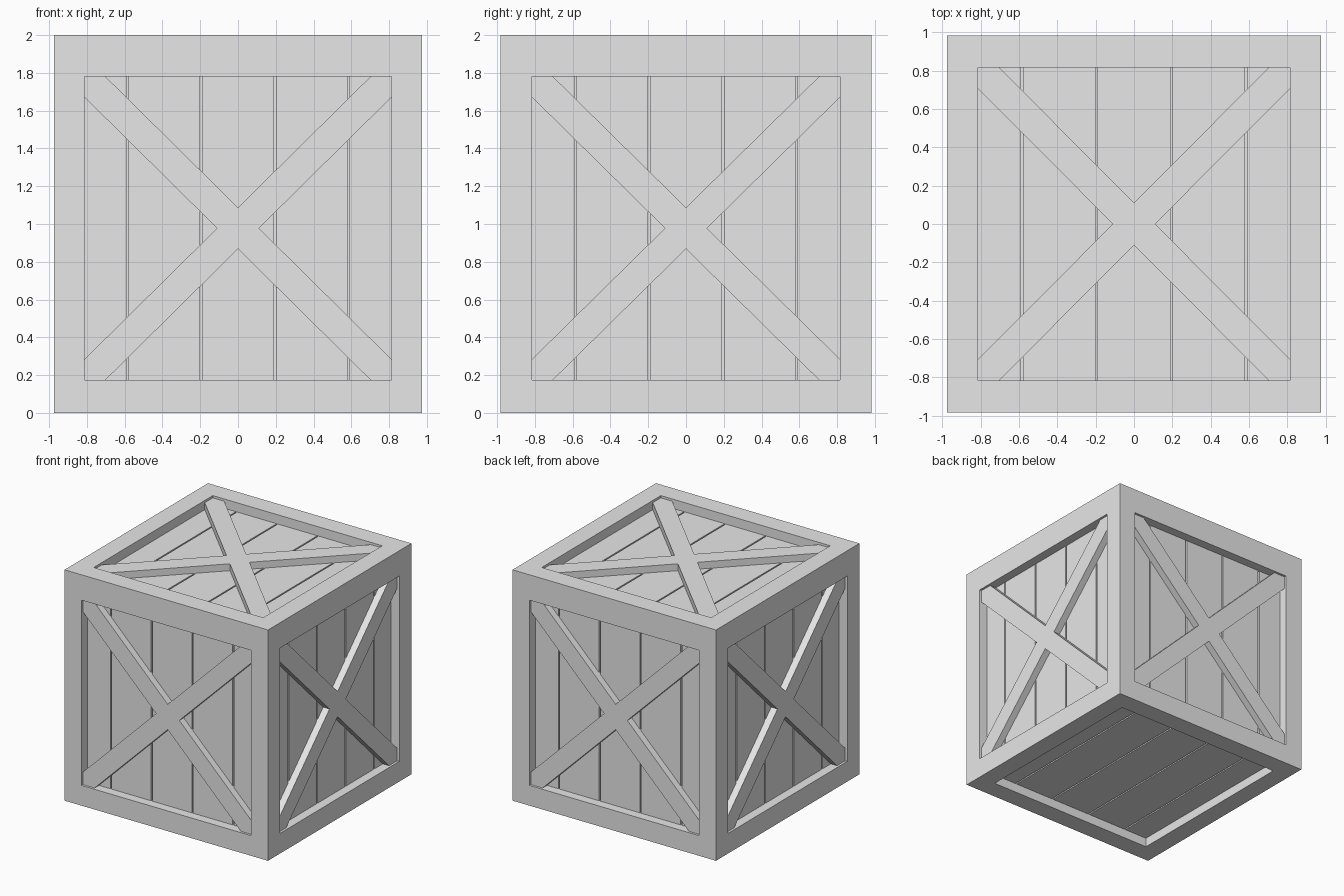
import bpy, bmesh
from mathutils import Vector, Matrix

if "Cube" in bpy.data.objects:
    bpy.data.objects.remove(bpy.data.objects["Cube"])

HX, HY, HZ = 0.975, 0.982, 2.0           # outer half sizes and height
LO = Vector((-0.812, -0.815, 0.175))     # opening limits on each axis
HI = Vector((0.812, 0.815, 1.78))
FLOOR, PLANK, BRACE = 0.105, 0.08, 0.02  # depths below the frame face
GAP = 0.012

wood = bpy.data.materials.new("light grey")
wood.diffuse_color = (0.8, 0.8, 0.8, 1)
wood.use_nodes = True
wood.node_tree.nodes["Principled BSDF"].inputs["Base Color"].default_value = wood.diffuse_color


def finish(bm, name):
    bmesh.ops.recalc_face_normals(bm, faces=bm.faces)
    mesh = bpy.data.meshes.new(name)
    bm.to_mesh(mesh)
    bm.free()
    mesh.materials.append(wood)
    ob = bpy.data.objects.new(name, mesh)
    bpy.context.collection.objects.link(ob)


def box(bm, mat, size):
    bmesh.ops.create_cube(bm, size=1, matrix=mat @ Matrix.Diagonal((*size, 1)))


# Crate frame: one box with a recessed opening in every face
bm = bmesh.new()
box(bm, Matrix.Translation((0, 0, HZ / 2)), (2 * HX, 2 * HY, HZ))
sides = list(bm.faces)
bmesh.ops.inset_individual(bm, faces=sides, thickness=0.16)
for f in sides:
    n = f.normal.copy()
    axis = max(range(3), key=lambda i: abs(n[i]))
    mid = f.calc_center_median()
    for v in f.verts:
        for i in range(3):
            if i != axis:
                v.co[i] = HI[i] if v.co[i] > mid[i] else LO[i]
    deep = bmesh.ops.extrude_discrete_faces(bm, faces=[f])["faces"][0]
    for v in deep.verts:
        v.co -= n * FLOOR
finish(bm, "crate_frame")

# Each side: name, across, along the planks, outward, face centre, has braces
X, Y, Z = Vector((1, 0, 0)), Vector((0, 1, 0)), Vector((0, 0, 1))
zc = (LO.z + HI.z) / 2
panels = [
    ("front", X, Z, -Y, (0, -HY, zc), True),
    ("back", -X, Z, Y, (0, HY, zc), True),
    ("right", Y, Z, X, (HX, 0, zc), True),
    ("left", -Y, Z, -X, (-HX, 0, zc), True),
    ("top", X, Y, Z, (0, 0, HZ), True),
    ("bottom", -X, Y, -Z, (0, 0, 0), False),
]

for name, u, v, n, centre, braced in panels:
    base = Matrix((u, v, n)).transposed().to_4x4()
    base.translation = Vector(centre)
    half_u = abs(u.dot(HI))
    half_v = abs(v.dot(HI - LO)) / 2

    # Five planks with narrow gaps
    bm = bmesh.new()
    cuts = [-half_u - GAP / 2, -0.585, -0.195, 0.195, 0.585, half_u + GAP / 2]
    for a, b in zip(cuts, cuts[1:]):
        loc = Matrix.Translation(((a + b) / 2, 0, -(PLANK + FLOOR + 0.01) / 2))
        box(bm, base @ loc, (b - a - GAP, 2 * half_v, FLOOR + 0.01 - PLANK))
    finish(bm, name + "_planks")

    # Crossed diagonal braces, their ends buried in the frame corners
    if braced:
        bm = bmesh.new()
        for s in (1, -1):
            d = Vector((half_u, s * half_v, 0))
            turn = Matrix.Rotation(d.xy.angle_signed(Vector((1, 0))), 4, "Z")
            loc = Matrix.Translation((0, 0, -(BRACE + PLANK + 0.01) / 2))
            box(bm, base @ loc @ turn,
                (2 * d.length * 1.08, 0.156, PLANK + 0.01 - BRACE))
        finish(bm, name + "_cross_brace")
